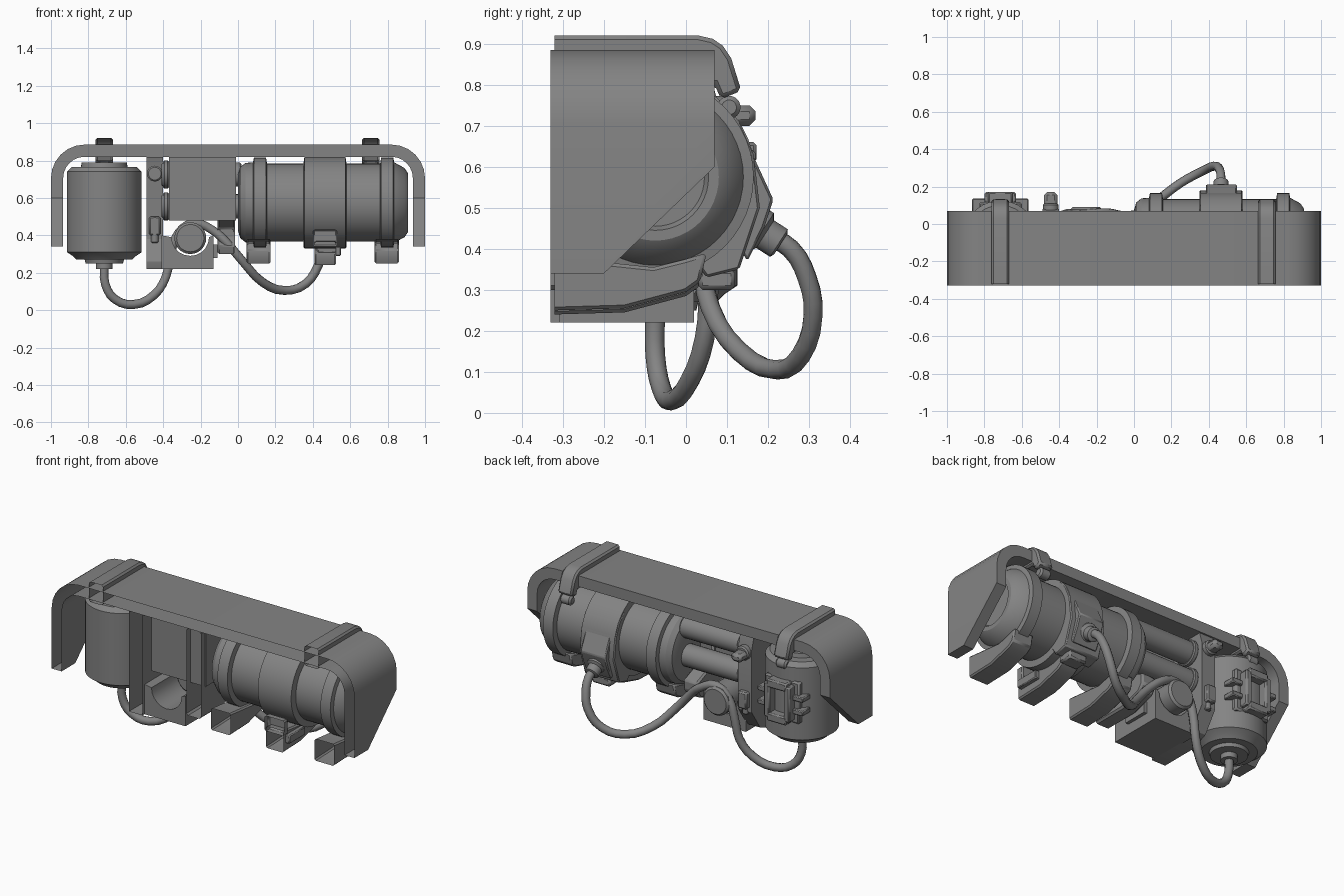
import bpy, bmesh, math
from mathutils import Vector, Matrix

if "Cube" in bpy.data.objects:
    bpy.data.objects.remove(bpy.data.objects["Cube"])

grey = bpy.data.materials.new("mid grey")
grey.use_nodes = True
COLOUR = (0.23, 0.23, 0.23, 1)
grey.diffuse_color = COLOUR
grey.node_tree.nodes["Principled BSDF"].inputs["Base Color"].default_value = COLOUR

FRONT = -0.33
DEPTH = -0.075      # shared centre line of the tank and canister


def finish(name, bm, bevel=0):
    """Turn a bmesh into a shaded object, with optional softened edges."""
    mesh = bpy.data.meshes.new(name)
    bm.to_mesh(mesh)
    bm.free()
    obj = bpy.data.objects.new(name, mesh)
    bpy.context.collection.objects.link(obj)
    mesh.materials.append(grey)
    bpy.ops.object.select_all(action='DESELECT')
    obj.select_set(True)
    bpy.context.view_layer.objects.active = obj
    bpy.ops.object.shade_smooth_by_angle(angle=math.radians(32))
    if bevel:
        mod = obj.modifiers.new("soft edges", 'BEVEL')
        mod.width = bevel
        mod.segments = 1
        mod.limit_method = 'ANGLE'
    return obj


def prism_mesh(points, axis, start, end):
    """Extrude a side (y, z) outline along x, or a front (x, z) outline along y."""
    bm = bmesh.new()
    place = (lambda p: (start, *p)) if axis == 'x' else (lambda p: (p[0], start, p[1]))
    face = bm.faces.new([bm.verts.new(place(p)) for p in points])
    out = bmesh.ops.extrude_face_region(bm, geom=[face])
    move = Vector((end - start, 0, 0) if axis == 'x' else (0, end - start, 0))
    bmesh.ops.translate(bm, vec=move, verts=[v for v in out["geom"] if isinstance(v, bmesh.types.BMVert)])
    bmesh.ops.recalc_face_normals(bm, faces=bm.faces)
    return bm


def open_front(bm):
    """Parts that butt against the mounting surface have no front wall."""
    bm.normal_update()
    walls = [f for f in bm.faces if f.normal.y < -0.9 and f.calc_center_median().y < FRONT + 0.03]
    bmesh.ops.delete(bm, geom=walls, context='FACES')


def prism(name, points, axis, start, end, hollow=False, bevel=0):
    bm = prism_mesh(points, axis, start, end)
    if hollow:
        open_front(bm)
    return finish(name, bm, bevel)


def box(name, low, high, bevel=0, hollow=False):
    (xa, ya, za), (xb, yb, zb) = low, high
    return prism(name, [(ya, za), (yb, za), (yb, zb), (ya, zb)], 'x', xa, xb, hollow, bevel)


def lathe(name, profile, origin, direction, steps=40):
    """Spin (distance, radius) pairs about a direction."""
    bm = bmesh.new()
    verts = [bm.verts.new((r, 0, d)) for d, r in profile]
    edges = [bm.edges.new(pair) for pair in zip(verts, verts[1:])]
    bmesh.ops.spin(bm, geom=verts + edges, cent=(0, 0, 0), axis=(0, 0, 1),
                   angle=math.tau, steps=steps, use_merge=True)
    bmesh.ops.remove_doubles(bm, verts=bm.verts, dist=0.0005)
    bmesh.ops.recalc_face_normals(bm, faces=bm.faces)
    turn = Vector((0, 0, 1)).rotation_difference(Vector(direction)).to_matrix().to_4x4()
    bm.transform(Matrix.Translation(origin) @ turn)
    return finish(name, bm)


def rod(name, origin, direction, length, radius, chamfer=0.01, steps=24):
    profile = [(0, 0), (0, radius - chamfer), (chamfer, radius),
               (length - chamfer, radius), (length, radius - chamfer), (length, 0)]
    return lathe(name, profile, origin, direction, steps)


# Cover: bent sheet with rounded shoulders and slanted lower back corners
def shoulder(side, radius):
    angles = [math.radians(a) for a in range(0, 91, 15)]
    arc = [(side * (0.82 + radius * math.cos(a)), 0.705 + radius * math.sin(a)) for a in angles]
    return [(side * (0.82 + radius), 0.34)] + arc


outline = shoulder(1, 0.18) + shoulder(-1, 0.18)[::-1]
outline += shoulder(-1, 0.115) + shoulder(1, 0.115)[::-1]
bm = prism_mesh(outline, 'y', FRONT, 0.07)
cut = bmesh.ops.bisect_plane(bm, geom=bm.verts[:] + bm.edges[:] + bm.faces[:],
                             plane_co=(0, 0.07, 0.6), plane_no=(0, 0.26, -0.27), clear_outer=True)
bmesh.ops.holes_fill(bm, edges=[e for e in bm.edges if e.is_boundary])
bmesh.ops.recalc_face_normals(bm, faces=bm.faces)
open_front(bm)
finish("cover", bm)

# Retaining bands over the cover
band = [(-0.32, 0.80), (-0.32, 0.92), (0.03, 0.92), (0.065, 0.912), (0.09, 0.895), (0.11, 0.865),
        (0.135, 0.785), (0.085, 0.765), (0.07, 0.80)]
for side, x in (("right", -0.715), ("left", 0.71)):
    prism(side + "_band", band, 'x', x - 0.047, x + 0.047, True, 0.01)
    rod(side + "_band_catch", (x - 0.035, 0.105, 0.745), (1, 0, 0), 0.07, 0.028)

# Horizontal tank with collars
tank = [(0, 0), (0, 0.15), (0.012, 0.19), (0.04, 0.212), (0.08, 0.215), (0.085, 0.24), (0.15, 0.24),
        (0.155, 0.208), (0.35, 0.208), (0.355, 0.245), (0.575, 0.245), (0.58, 0.208), (0.76, 0.208),
        (0.765, 0.24), (0.83, 0.24), (0.835, 0.215), (0.89, 0.185), (0.91, 0.155), (0.91, 0.13),
        (0.89, 0.12), (0.89, 0)]
lathe("tank", tank, (0, DEPTH, 0.575), (1, 0, 0), 48)

# Outlet housing on the back of the tank
prism("outlet_base", [(0, 0.4), (0.08, 0.76), (0.13, 0.71), (0.165, 0.63), (0.18, 0.5), (0.13, 0.35), (0.05, 0.33)],
      'x', 0.35, 0.58, bevel=0.006)
prism("outlet_block", [(0.1, 0.45), (0.14, 0.68), (0.158, 0.64), (0.213, 0.52), (0.19, 0.45), (0.15, 0.37)],
      'x', 0.385, 0.55, bevel=0.006)
lathe("outlet_nozzle", [(0, 0), (0, 0.055), (0.035, 0.055), (0.045, 0.04), (0.085, 0.04), (0.09, 0.03), (0.09, 0)],
      (0.465, 0.155, 0.46), (0, 0.84, -0.54), 20)

# Cradles under the tank
cradle = [(-0.32, 0.38), (-0.32, 0.25), (-0.15, 0.255), (0, 0.295), (0.035, 0.32),
          (0.05, 0.39), (0, 0.375), (-0.08, 0.355)]
for side, x in (("inner", 0.045), ("outer", 0.73)):
    prism(side + "_cradle", cradle, 'x', x, x + 0.13, True, 0.008)
prism("middle_cradle", [(y, z - 0.01) for y, z in cradle], 'x', 0.41, 0.525, True, 0.008)
box("middle_cradle_rib", (0.4, -0.32, 0.34), (0.53, -0.28, 0.43), 0.008, True)
box("outlet_foot", (0.42, 0.03, 0.30), (0.54, 0.12, 0.35), 0.01)
box("cradle_side_lug", (0.52, -0.3, 0.29), (0.55, -0.15, 0.34), 0.005)

# Vertical canister with stepped ends
canister = [(0, 0), (0, 0.045), (0.03, 0.045), (0.03, 0.1), (0.05, 0.105), (0.05, 0.15), (0.07, 0.17),
            (0.09, 0.2), (0.52, 0.2), (0.545, 0.175), (0.545, 0.125), (0.57, 0.12), (0.57, 0)]
lathe("canister", canister, (-0.715, DEPTH, 0.22), (0, 0, 1), 40)

# Buckle on the canister back: base, four frame bars and side lugs
prism("buckle_base", [(-0.83, 0.41), (-0.60, 0.41), (-0.60, 0.66), (-0.83, 0.66)], 'y', 0.02, 0.118, bevel=0.01)
for sx in (-1, 1):
    x = -0.715 + sx * 0.065
    box("buckle_upright", (x - 0.02, 0.1, 0.43), (x + 0.02, 0.17, 0.64), 0.008)
    for z in (0.49, 0.57):
        x = -0.715 + sx * 0.115
        box("buckle_lug", (x - 0.035, 0.06, z - 0.015), (x + 0.035, 0.135, z + 0.015), 0.005)
for z in (0.435, 0.635):
    box("buckle_crossbar", (-0.78, 0.1, z - 0.025), (-0.65, 0.172, z + 0.025), 0.008)

# Manifold: side plate, rear panel and leg
prism("side_plate", [(FRONT, 0.22), (FRONT, 0.82), (0.06, 0.82), (0.08, 0.75), (0.08, 0.38),
                     (0.0, 0.26), (-0.1, 0.22)], 'x', -0.49, -0.4, True)
box("manifold_panel", (-0.37, -0.29, 0.48), (-0.01, -0.12, 0.82))
prism("manifold_leg", [(FRONT, 0.82), (FRONT, 0.30), (-0.12, 0.30), (0.02, 0.34), (0.05, 0.38),
                       (0.05, 0.44), (-0.1, 0.5), (-0.1, 0.82)], 'x', -0.11, -0.015, True, 0.01)

# Transfer pipes with collars
for z in (0.725, 0.555):
    rod("transfer_pipe", (-0.41, -0.02, z), (1, 0, 0), 0.43, 0.065)
    rod("pipe_collar", (-0.40, -0.02, z), (1, 0, 0), 0.03, 0.075, 0.006)

# Trough block: half-round channel carrying the valve barrel
channel = [(-0.255 + 0.1 * math.cos(a), 0.39 + 0.1 * math.sin(a))
           for a in [math.radians(180 + 18 * i) for i in range(11)]]
prism("trough_block", [(-0.41, 0.40), (-0.41, 0.22), (-0.13, 0.22), (-0.13, 0.40)] + channel[::-1],
      'y', FRONT + 0.02, 0.02)
box("trough_stop", (-0.135, -0.2, 0.28), (-0.11, -0.05, 0.35))
rod("valve_barrel", (-0.255, -0.1, 0.385), (0, 1, 0), 0.19, 0.085, 0.012, 28)

# Controls on the side plate
rod("upper_knob", (-0.445, 0.02, 0.73), (0, 1, 0), 0.09, 0.042, 0.008)
box("upper_latch", (-0.48, 0.05, 0.70), (-0.41, 0.17, 0.75), 0.015)
box("lower_latch", (-0.475, 0.05, 0.40), (-0.415, 0.11, 0.50), 0.008)
rod("lower_pin", (-0.445, 0.07, 0.36), (0, 0, 1), 0.14, 0.02, 0.005, 12)

# Hose from the canister, over the barrel, to the tank outlet
path = [(-0.715, -0.075, 0.25), (-0.71, -0.075, 0.14), (-0.66, -0.06, 0.06), (-0.56, -0.035, 0.03),
        (-0.45, 0.01, 0.08), (-0.385, 0.045, 0.18), (-0.36, 0.055, 0.3), (-0.32, 0.055, 0.41),
        (-0.24, 0.055, 0.465), (-0.14, 0.06, 0.43), (-0.06, 0.045, 0.36), (0.03, 0.06, 0.255),
        (0.13, 0.13, 0.15), (0.25, 0.22, 0.105), (0.36, 0.28, 0.14), (0.43, 0.31, 0.24),
        (0.455, 0.295, 0.33), (0.465, 0.255, 0.4), (0.465, 0.2, 0.432)]
curve = bpy.data.curves.new("hose", 'CURVE')
curve.dimensions = '3D'
curve.bevel_depth = 0.024
curve.bevel_resolution = 3
curve.resolution_u = 3
curve.use_fill_caps = True
spline = curve.splines.new('BEZIER')
spline.bezier_points.add(len(path) - 1)
for point, co in zip(spline.bezier_points, path):
    point.co = co
    point.handle_left_type = point.handle_right_type = 'AUTO'
curve.materials.append(grey)
bpy.context.collection.objects.link(bpy.data.objects.new("hose", curve))
